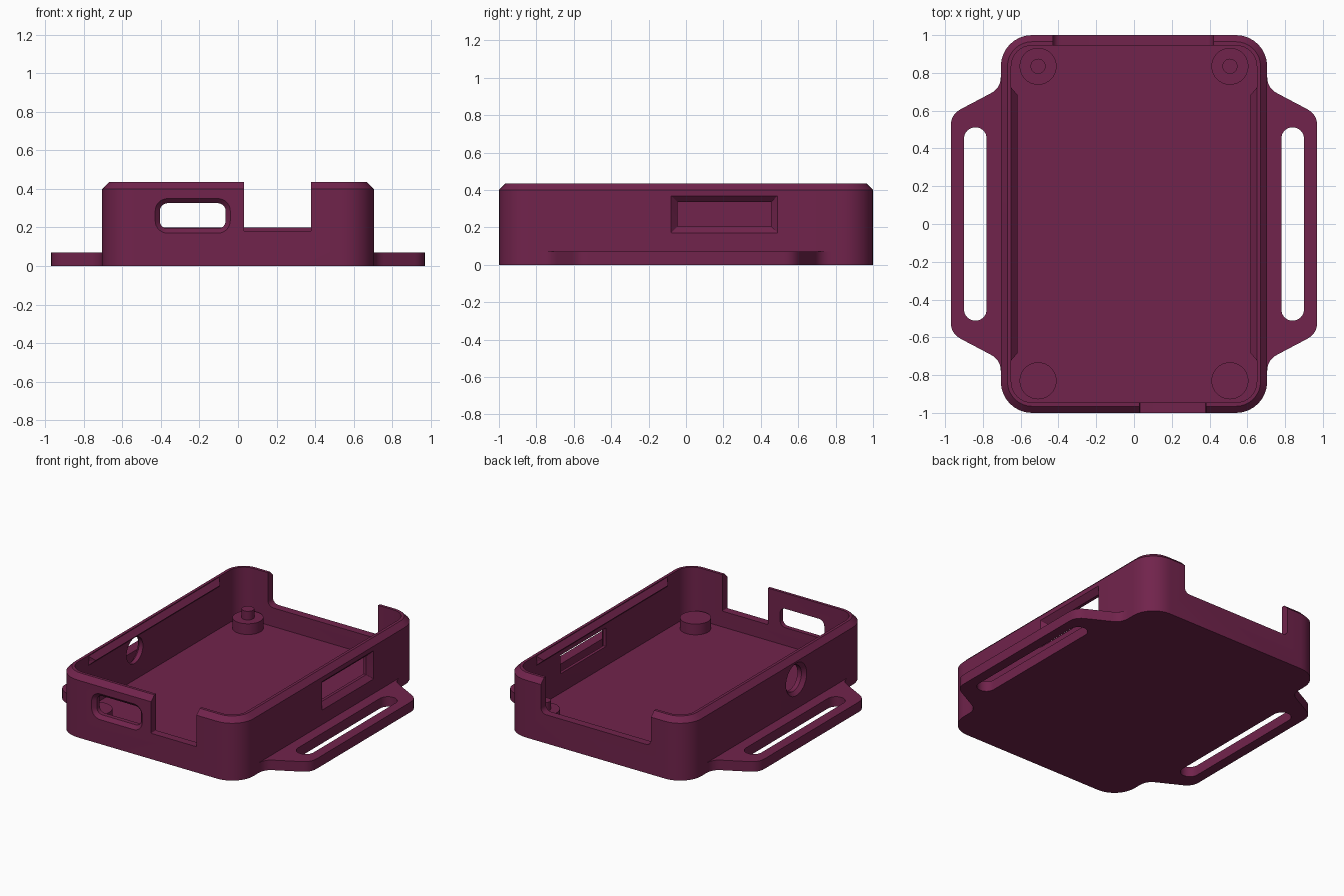
import bpy, bmesh, math
from mathutils import Vector

if "Cube" in bpy.data.objects:
    bpy.data.objects.remove(bpy.data.objects["Cube"])

plum = bpy.data.materials.new("plum")
plum.diffuse_color = (0.165, 0.017, 0.072, 1)
plum.use_nodes = True
plum.node_tree.nodes["Principled BSDF"].inputs["Base Color"].default_value = plum.diffuse_color


def rounded_rect(cx, cy, hx, hy, r, n=8):
    """Rounded rectangle outline as 2D points."""
    pts = []
    for q, (sx, sy) in enumerate([(1, 1), (-1, 1), (-1, -1), (1, -1)]):
        for i in range(n + 1):
            a = (q + i / n) * math.pi / 2
            pts.append((cx + sx * (hx - r) + r * math.cos(a),
                        cy + sy * (hy - r) + r * math.sin(a)))
    return pts


def soften(corners, n=6):
    """Round polygon corners given as (x, y, cut distance)."""
    pts = []
    for i, (x, y, d) in enumerate(corners):
        p = Vector((x, y))
        if d == 0:
            pts.append((x, y))
            continue
        a = p + (Vector(corners[i - 1][:2]) - p).normalized() * d
        b = p + (Vector(corners[(i + 1) % len(corners)][:2]) - p).normalized() * d
        for k in range(n + 1):
            t = k / n
            pts.append(tuple(a * (1 - t) ** 2 + p * 2 * t * (1 - t) + b * t ** 2))
    return pts


def loft(name, sections, axis="z"):
    """Skin a stack of (outline, level) sections along an axis."""
    place = {"z": lambda u, v, w: (u, v, w),
             "y": lambda u, v, w: (u, w, v),
             "x": lambda u, v, w: (w, u, v)}[axis]
    bm = bmesh.new()
    rings = [[bm.verts.new(place(u, v, w)) for u, v in pts] for pts, w in sections]
    for a, b in zip(rings, rings[1:]):
        for i in range(len(a)):
            j = (i + 1) % len(a)
            bm.faces.new((a[i], a[j], b[j], b[i]))
    bm.faces.new(rings[0][::-1])
    bm.faces.new(rings[-1])
    bmesh.ops.remove_doubles(bm, verts=bm.verts, dist=1e-5)
    bmesh.ops.recalc_face_normals(bm, faces=bm.faces)
    me = bpy.data.meshes.new(name)
    bm.to_mesh(me)
    bm.free()
    me.materials.append(plum)
    ob = bpy.data.objects.new(name, me)
    bpy.context.collection.objects.link(ob)
    return ob


def cut(target, cutter):
    bpy.context.view_layer.objects.active = target
    m = target.modifiers.new("cut", "BOOLEAN")
    m.operation, m.solver, m.object = "DIFFERENCE", "EXACT", cutter
    bpy.ops.object.modifier_apply(modifier=m.name)
    bpy.data.objects.remove(cutter)


def smooth(ob):
    bpy.ops.object.select_all(action="DESELECT")
    ob.select_set(True)
    bpy.context.view_layer.objects.active = ob
    bpy.ops.object.shade_smooth_by_angle(angle=math.radians(30))


# Open tray with chamfered top rim
tray = loft("tray", [(rounded_rect(0, 0, .705, 1, .165), 0),
                     (rounded_rect(0, 0, .705, 1, .165), .4),
                     (rounded_rect(0, 0, .67, .965, .13), .435)])
cut(tray, loft("cavity", [(rounded_rect(0, 0, .65, .945, .11), .07),
                          (rounded_rect(0, 0, .65, .945, .11), .6)]))

# Front notch, and back notch with rounded lower corners
cut(tray, loft("front_notch", [(rounded_rect(.205, .48, .175, .3, .005), -1.1),
                               (rounded_rect(.205, .48, .175, .3, .005), -.85)], "y"))
cut(tray, loft("back_notch", [(rounded_rect(-.005, .5, .425, .3, .04), .85),
                              (rounded_rect(-.005, .5, .425, .3, .04), 1.1)], "y"))

# Front port with bevelled mouth
cut(tray, loft("front_port", [(rounded_rect(-.235, .26, .196, .091, .066), -1.001),
                              (rounded_rect(-.235, .26, .171, .066, .041), -.976),
                              (rounded_rect(-.235, .26, .171, .066, .041), -.85)], "y"))

# Right window with bevelled mouth
cut(tray, loft("side_window", [(rounded_rect(.205, .27, .285, .1, .002), .706),
                               (rounded_rect(.205, .27, .25, .065, .002), .671),
                               (rounded_rect(.205, .27, .25, .065, .002), .6)], "x"))

# Round hole in the left wall
cut(tray, loft("round_hole", [(rounded_rect(-.21, .275, .115, .115, .115), -.706),
                              (rounded_rect(-.21, .275, .09, .09, .09), -.681),
                              (rounded_rect(-.21, .275, .09, .09, .09), -.6)], "x"))
smooth(tray)

for side, word in ((-1, "left"), (1, "right")):
    # Strap lug with long slot
    half = [(.69, .79, 0), (.705, .79, 0), (.705, .72, .06), (.97, .58, .06)]
    outline = soften(half + [(x, -y, d) for x, y, d in reversed(half)])
    outline = [(side * x, y) for x, y in outline]
    lug = loft(word + "_strap_lug", [(outline, 0), (outline, .07)])
    slot = rounded_rect(side * .84, 0, .06, .512, .06)
    cut(lug, loft("slot", [(slot, -.1), (slot, .2)]))
    smooth(lug)

    # Snap ridge along the inside of the rim
    ridge = [(side * .655, .722), (side * .618, .685), (side * .618, -.685), (side * .655, -.722)]
    base = [(side * .655, .722), (side * .65, .722), (side * .65, -.722), (side * .655, -.722)]
    loft(word + "_snap_ridge", [(base, .365), (ridge, .395), (base, .43)])

    # Corner posts, the rear ones with locating pins
    for y, row in ((-.83, "front"), (.835, "back")):
        disc = rounded_rect(side * .508, y, .098, .098, .098)
        smooth(loft(f"{row}_{word}_post", [(disc, .06), (disc, .145)]))
        if y > 0:
            pin = rounded_rect(side * .508, y, .04, .04, .04)
            smooth(loft(f"{row}_{word}_pin", [(pin, .14), (pin, .205)]))
